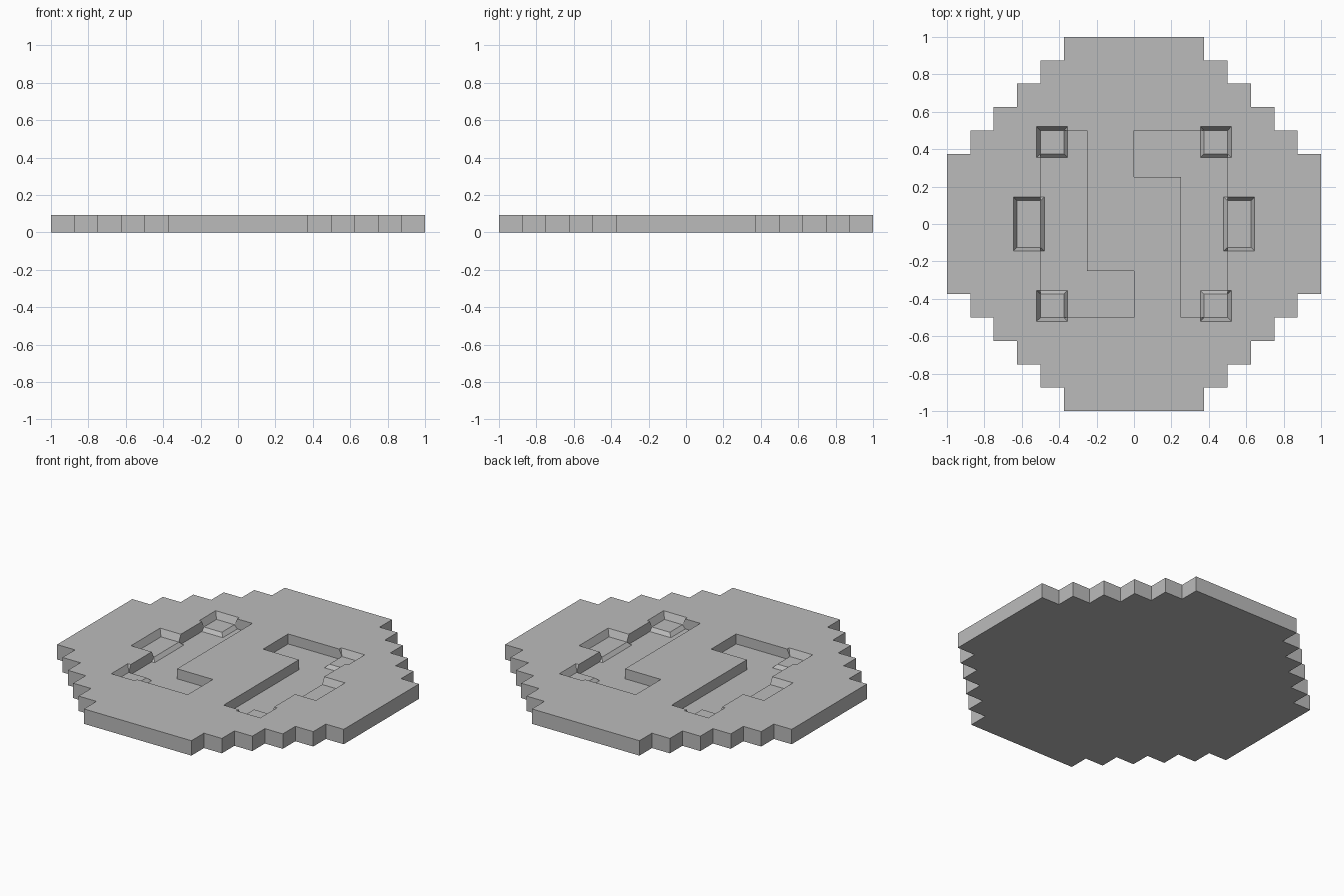
import bpy
import bmesh

if "Cube" in bpy.data.objects:
    bpy.data.objects.remove(bpy.data.objects["Cube"], do_unlink=True)

TOP = 0.094      # upper face of the plate
LEDGE = 0.052    # floor of the pockets
FLOOR = 0.031    # floor of the two channels
ABOVE = 0.134    # cutters end above the plate

grey = bpy.data.materials.new("stone grey")
grey.use_nodes = True
grey.diffuse_color = (0.5, 0.5, 0.5, 1)
bsdf = next(n for n in grey.node_tree.nodes if n.type == "BSDF_PRINCIPLED")
bsdf.inputs["Base Color"].default_value = grey.diffuse_color


def finish(bm, name):
    bmesh.ops.recalc_face_normals(bm, faces=bm.faces)
    mesh = bpy.data.meshes.new(name)
    bm.to_mesh(mesh)
    bm.free()
    mesh.materials.append(grey)
    obj = bpy.data.objects.new(name, mesh)
    bpy.context.collection.objects.link(obj)
    return obj


def prism(name, outline, z0, z1):
    bm = bmesh.new()
    face = bm.faces.new([bm.verts.new((x, y, z0)) for x, y in outline])
    up = bmesh.ops.extrude_face_region(bm, geom=[face])["geom"]
    bmesh.ops.translate(bm, vec=(0, 0, z1 - z0),
                        verts=[v for v in up if isinstance(v, bmesh.types.BMVert)])
    return finish(bm, name)


def frustum(name, low, high, z0, z1):
    # each rectangle is (left, right, front, back)
    bm = bmesh.new()
    rings = []
    for (l, r, f, b), z in ((low, z0), (high, z1)):
        rings.append([bm.verts.new((x, y, z)) for x, y in ((l, f), (r, f), (r, b), (l, b))])
        bm.faces.new(rings[-1])
    for i in range(4):
        j = (i + 1) % 4
        bm.faces.new((rings[0][i], rings[0][j], rings[1][j], rings[1][i]))
    return finish(bm, name)


def grow(rect, d):
    l, r, f, b = rect
    return (l - d, r + d, f - d, b + d)


def combine(target, other, operation):
    mod = target.modifiers.new(operation.lower(), "BOOLEAN")
    mod.operation = operation
    mod.solver = "EXACT"
    mod.object = other
    bpy.context.view_layer.objects.active = target
    bpy.ops.object.modifier_apply(modifier=mod.name)
    bpy.data.objects.remove(other, do_unlink=True)


# Stepped round plate: one quarter of the stairs, turned four times
quarter = []
for i in range(6):
    x, y = 1 - i * 0.125, 0.375 + i * 0.125
    quarter.append((x, y))
    if i < 5:
        quarter.append((x - 0.125, y))
outline = []
for turn in range(4):
    outline += quarter
    quarter = [(-y, x) for x, y in quarter]
plate = prism("stepped_plate", outline, 0, TOP)

# Two L-shaped channels, opposite each other
channel = [(-0.5, -0.5), (0, -0.5), (0, -0.25), (-0.25, -0.25), (-0.25, 0.5), (-0.5, 0.5)]
for s in (1, -1):
    combine(plate, prism("channel_cutter", [(s * x, s * y) for x, y in channel], FLOOR, ABOVE),
            "DIFFERENCE")

# Sloped pockets, each with a raised ledge that runs down into its channel
slope = 0.02
spread = slope * (ABOVE - LEDGE) / (TOP - LEDGE)
rects = [(s * 0.5625 - 0.0625, s * 0.5625 + 0.0625, -0.125, 0.125) for s in (-1, 1)]
rects += [(sx * 0.4375 - 0.0625, sx * 0.4375 + 0.0625, sy * 0.4375 - 0.0625, sy * 0.4375 + 0.0625)
          for sx in (-1, 1) for sy in (-1, 1)]
for rect in rects:
    combine(plate, frustum("pocket_cutter", rect, grow(rect, spread), LEDGE, ABOVE), "DIFFERENCE")
for rect in rects:
    base = grow(rect, slope)
    combine(plate, frustum("ledge", grow(base, 0.01), rect, FLOOR - 0.01, LEDGE), "UNION")
